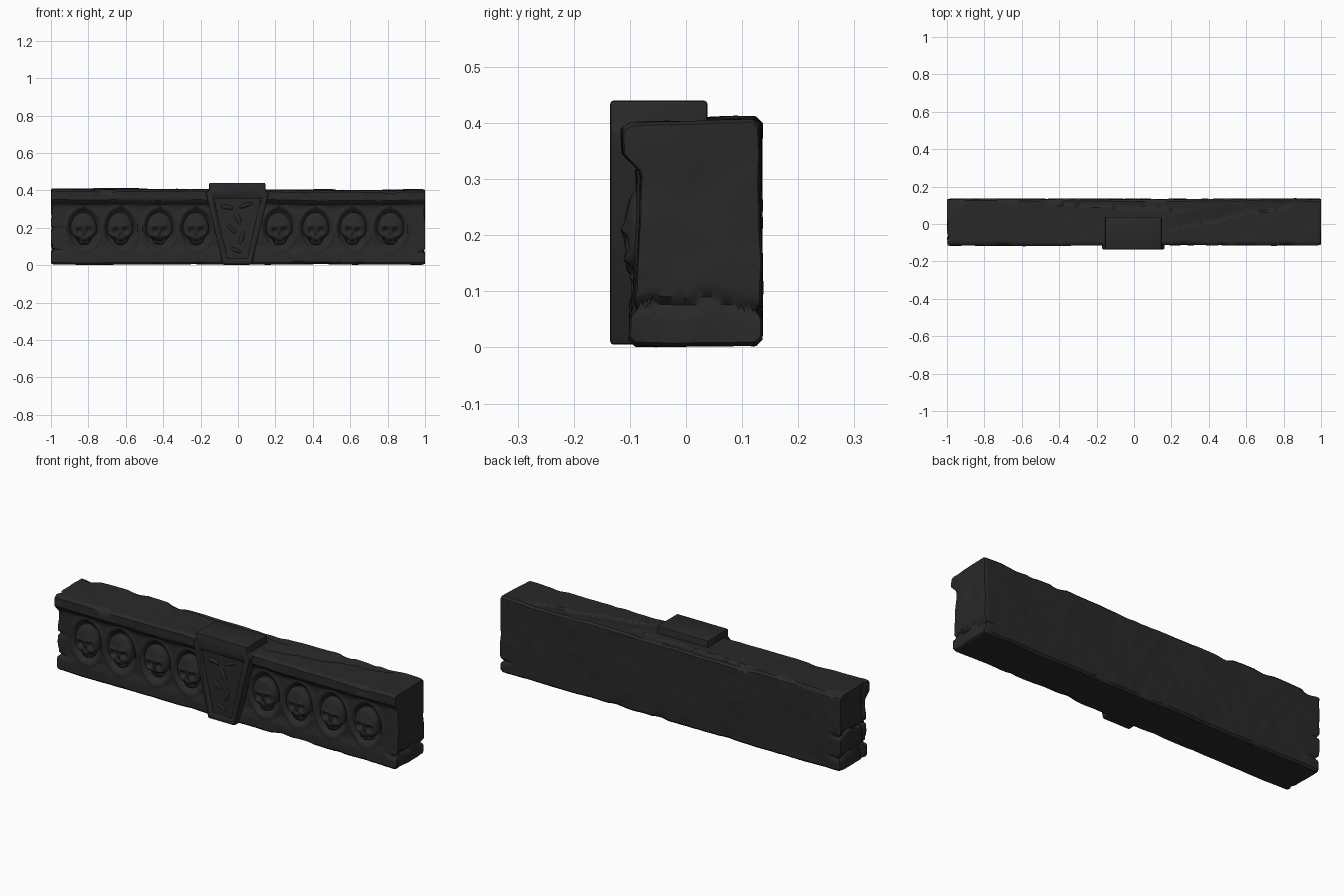
import bpy, bmesh, math, random
from mathutils import Vector, Matrix, noise

random.seed(4)
if "Cube" in bpy.data.objects:
    bpy.data.objects.remove(bpy.data.objects["Cube"])

stone = bpy.data.materials.new("dark stone")
stone.use_nodes = True
colour = (0.022, 0.022, 0.022, 1)
stone.diffuse_color = colour
stone.node_tree.nodes["Principled BSDF"].inputs["Base Color"].default_value = colour


def finish(bm, name, angle=35):
    bmesh.ops.recalc_face_normals(bm, faces=bm.faces)
    mesh = bpy.data.meshes.new(name)
    bm.to_mesh(mesh)
    bm.free()
    mesh.materials.append(stone)
    ob = bpy.data.objects.new(name, mesh)
    bpy.context.collection.objects.link(ob)
    bpy.ops.object.select_all(action='DESELECT')
    ob.select_set(True)
    bpy.context.view_layer.objects.active = ob
    bpy.ops.object.shade_smooth_by_angle(angle=math.radians(angle))
    return ob


def smooth(a, b, t):
    t = min(1, max(0, (t - a) / (b - a)))
    return t * t * (3 - 2 * t)


def bump(x, z, cx, cz, rx, rz):
    return math.exp(-((x - cx) / rx) ** 2 - ((z - cz) / rz) ** 2)


niche_xs = [-0.825, -0.63, -0.42, -0.225, 0.22, 0.415, 0.615, 0.815]
niche_z = 0.195

# Beam cross-section (y, z): moulding along the top of the front, recessed frieze below
corners = [(-0.09, 0.004), (0.125, 0.004), (0.135, 0.014), (0.133, 0.34), (0.133, 0.4),
           (0.122, 0.411), (-0.1, 0.405), (-0.115, 0.395), (-0.115, 0.35), (-0.105, 0.338),
           (-0.088, 0.322), (-0.083, 0.305), (-0.088, 0.1), (-0.098, 0.06), (-0.1, 0.014)]
sharp = [Vector(corners[i]) for i in (0, 2, 5, 7)]
profile = []
for i, c in enumerate(corners):
    a, b = Vector(c), Vector(corners[(i + 1) % len(corners)])
    n = max(1, round((b - a).length / 0.009))
    profile += [a.lerp(b, k / n) for k in range(n)]
mid = Vector((0.015, 0.205))

# Lengthwise sections (x, scale): concentric rings close the two worn ends
cap = [(1.0, k / 14) for k in range(1, 14)] + [(1.0, 0.97), (0.993, 0.99)]
steps = 300
sections = [(-x, s) for x, s in cap]
sections += [(-0.985 + 1.97 * k / steps, 1) for k in range(steps + 1)]
sections += cap[::-1]


def weather(x, q, scale):
    """Carve niches, strata, cracks and chips into one beam point."""
    y, z = q
    p = Vector((x, y, z))
    if scale > 0.98:
        # oval niches in the frieze, each with a slightly raised lip
        if y < -0.08 and 0.05 < z < 0.318:
            for nx in niche_xs:
                r = math.hypot((x - nx) / 0.086, (z - niche_z) / 0.108)
                p.y += 0.02 * (1 - smooth(0.8, 1.0, r))
                p.y -= 0.006 * math.exp(-((r - 1.08) / 0.1) ** 2)
        # slanted broken layers on the top
        if z > 0.4:
            wob = 0.02 * noise.noise(Vector((x * 6, 0, 3)))
            for x0, x1, y0, slope in ((-1, -0.35, 0.1, 0.16), (-0.5, 0.3, 0.11, -0.05),
                                      (0.15, 0.9, -0.04, 0.2)):
                d = y - (y0 + slope * (x - x0)) - wob
                fade = smooth(x0, x0 + 0.1, x) * (1 - smooth(x1 - 0.1, x1, x))
                p.z -= 0.008 * fade * smooth(-0.004, 0.004, d) * (1 - smooth(0.01, 0.09, d))
        # chipped long edges
        near = min((q - s).length for s in sharp)
        chip = max(0, noise.noise(p * 8) - 0.1) * 0.045 * (1 - smooth(0, 0.04, near))
        p.y += (mid.x - y) * chip * 2
        p.z += (mid.y - z) * chip * 2
    # cracks running into the ends
    levels = (0.2, 0.085) if x < 0 else (0.075,)
    for level in levels:
        d = z - level - 0.025 * noise.noise(Vector((x * 7, y * 12, level)))
        dent = smooth(0.91, 0.98, abs(x)) * math.exp(-(d / 0.008) ** 2)
        p.x *= 1 - 0.014 * dent
        p.y += (mid.x - y) * 0.08 * dent
    if x < 0:
        d = y + 0.06 - 0.02 * noise.noise(Vector((0, 5, z * 14)))
        p.x += 0.012 * math.exp(-(d / 0.009) ** 2) * smooth(0.97, 0.99, -x)
    # broad and fine surface wear
    p.x -= math.copysign(0.012, x) * max(0, noise.noise(p * 9)) * smooth(0.96, 1, abs(x))
    p += noise.noise_vector(p * 4) * 0.004 + noise.noise_vector(p * 16) * 0.0022
    p.x = max(-1, min(1, p.x))
    p.z = max(0, p.z) - 0.006 * smooth(-1, 1, x) * smooth(0.3, 0.4, z)
    return p


bm = bmesh.new()
rings = [[bm.verts.new(weather(x, mid + (q - mid) * s, s)) for q in profile]
         for x, s in sections]
count = len(profile)
for r0, r1 in zip(rings, rings[1:]):
    for i in range(count):
        j = (i + 1) % count
        bm.faces.new((r0[i], r0[j], r1[j], r1[i]))
bm.faces.new(rings[0])
bm.faces.new(rings[-1])
finish(bm, "lintel_beam", 40)


# Skulls: spheres reshaped with sockets, brows, cheekbones, nose and teeth
def make_skull(index, x):
    bm = bmesh.new()
    bmesh.ops.create_icosphere(bm, subdivisions=5, radius=1)
    worn = index == 2
    for v in bm.verts:
        u, y, w = v.co
        front = y < 0
        y = math.copysign(abs(y) ** 0.7, y)
        if front:
            for s in (-1, 1):
                y += 0.6 * bump(u, w, s * 0.36, -0.13, 0.2, 0.17)
                y -= 0.2 * bump(u, w, s * 0.36, 0.16, 0.28, 0.1)
                y -= 0.22 * bump(u, w, s * 0.58, -0.42, 0.18, 0.11)
                y += 0.25 * bump(u, w, s * 0.5, -0.68, 0.16, 0.14)
            y += 0.4 * bump(u, w, 0, -0.4, 0.1, 0.14)
            y += 0.2 * bump(u, w, 0, -0.74, 0.4, 0.035)
            if -0.88 < w < -0.6:
                y += 0.06 * math.cos(u * 40)
            if worn:
                y += 0.5 * smooth(-0.45, -0.75, w)
        u *= 1 - 0.3 * smooth(0.25, 0.75, -w) + 0.2 * smooth(0.6, 0.95, -w)
        v.co = (u * 0.07, y * 0.036, w * 0.087)
        v.co += noise.noise_vector(v.co * 25 + Vector((index, 0, 0))) * 0.002
    tilt = Matrix.Rotation(random.uniform(-0.08, 0.08), 4, 'Y')
    bm.transform(Matrix.Translation((x, -0.075, niche_z)) @ tilt)
    finish(bm, f"skull_{index + 1}", 60)


for i, x in enumerate(niche_xs):
    make_skull(i, x)

# Keystone: tapered block with a raised border around a sunken panel
bm = bmesh.new()
half = [(0.078, 0.005), (0.168, 0.385), (0.15, 0.402), (0.15, 0.44)]
outline = half + [(-x, z) for x, z in half[::-1]]
face = bm.faces.new([bm.verts.new((x - 0.004, 0.038, z)) for x, z in outline])
front = bmesh.ops.extrude_face_region(bm, geom=[face])
for v in front["geom"]:
    if isinstance(v, bmesh.types.BMVert):
        v.co.y = -0.135
bmesh.ops.recalc_face_normals(bm, faces=bm.faces)
bmesh.ops.bevel(bm, geom=[e for e in bm.edges], offset=0.006, segments=2,
                profile=0.5, affect='EDGES')
finish(bm, "keystone")

# Sunken panel cut into the keystone front
bm = bmesh.new()
panel = [(0.055, 0.03), (0.132, 0.36), (-0.14, 0.36), (-0.063, 0.03)]
outer = [bm.verts.new((x * 1.06, -0.16, z)) for x, z in panel]
inner = [bm.verts.new((x * 0.92, -0.123, z * 0.97 + 0.006)) for x, z in panel]
bm.faces.new(outer)
bm.faces.new(inner)
for i in range(4):
    j = (i + 1) % 4
    bm.faces.new((outer[i], outer[j], inner[j], inner[i]))
cutter = finish(bm, "panel_cutter")
cutter.hide_render = True
cutter.hide_viewport = True
mod = bpy.data.objects["keystone"].modifiers.new("panel", 'BOOLEAN')
mod.object = cutter
mod.operation = 'DIFFERENCE'
mod.solver = 'EXACT'

# Eroded relief fragments left inside the panel: x, z, half length, half width, turn
fragments = [(-0.06, 0.31, 0.035, 0.012, 0.2), (0.04, 0.32, 0.04, 0.011, -0.3),
             (0.0, 0.25, 0.045, 0.013, 1.2), (-0.03, 0.19, 0.035, 0.01, 0.8),
             (0.02, 0.15, 0.04, 0.012, 1.9), (-0.01, 0.08, 0.03, 0.01, 0.4)]
bm = bmesh.new()
for x, z, a, b, turn in fragments:
    place = Matrix.Translation((x, -0.122, z)) @ Matrix.Rotation(turn, 4, 'Y')
    bmesh.ops.create_icosphere(bm, subdivisions=3, radius=1,
                               matrix=place @ Matrix.Diagonal((a, 0.008, b, 1)))
for v in bm.verts:
    v.co += noise.noise_vector(v.co * 40) * 0.003
finish(bm, "panel_relief", 60)
